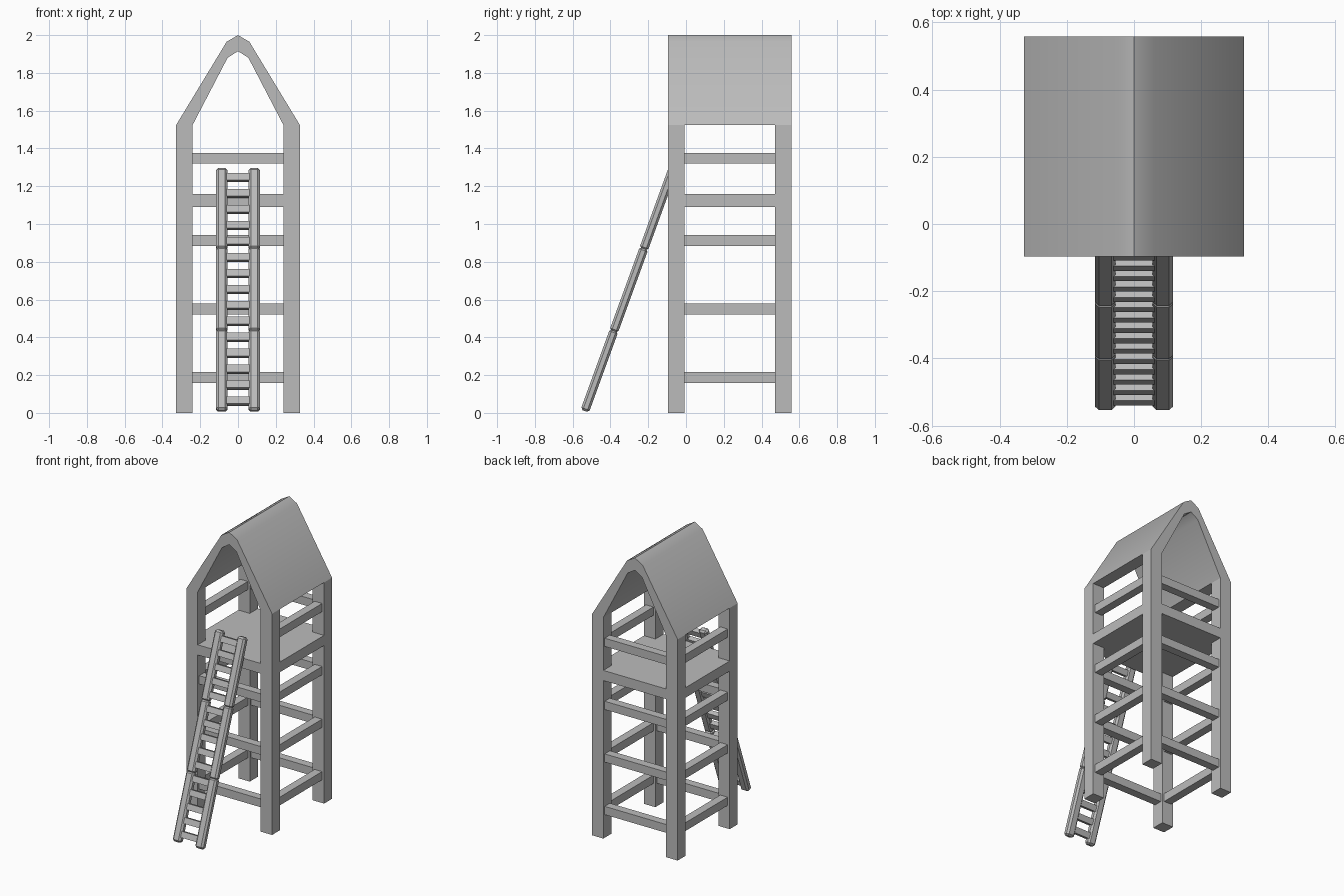
import bpy
from math import radians
from mathutils import Matrix, Vector

cube = bpy.data.objects.get("Cube")
if cube:
    bpy.data.objects.remove(cube, do_unlink=True)

grey = bpy.data.materials.new("plain_grey")
grey.use_nodes = True
colour = (0.5, 0.5, 0.5, 1)
grey.diffuse_color = colour
grey.node_tree.nodes["Principled BSDF"].inputs["Base Color"].default_value = colour


def add_mesh(name, verts, faces):
    mesh = bpy.data.meshes.new(name)
    mesh.from_pydata(verts, [], faces)
    mesh.materials.append(grey)
    obj = bpy.data.objects.new(name, mesh)
    bpy.context.collection.objects.link(obj)
    return obj


def box(name, centre, size, matrix=Matrix(), bevel=0):
    c, h = Vector(centre), Vector(size) / 2
    verts = [c + Vector((x * h.x, y * h.y, z * h.z))
             for x in (-1, 1) for y in (-1, 1) for z in (-1, 1)]
    faces = [(0, 1, 3, 2), (4, 6, 7, 5), (0, 4, 5, 1),
             (2, 3, 7, 6), (0, 2, 6, 4), (1, 5, 7, 3)]
    obj = add_mesh(name, verts, faces)
    obj.matrix_world = matrix
    if bevel:
        mod = obj.modifiers.new("chamfer", 'BEVEL')
        mod.width = bevel
        mod.segments = 1
    return obj


# Tower dimensions
mid_y, half, post = 0.231, 0.327, 0.087
inner = half - post
centre = half - post / 2
eaves = 1.525

# Corner posts
for side, sx in (("right", -1), ("left", 1)):
    for end, sy in (("front", -1), ("back", 1)):
        box(f"{end}_{side}_post", (sx * centre, mid_y + sy * centre, eaves / 2),
            (post, post, eaves))

# Rails between posts; the top level is open at the front
rail = 0.057
for i, z in enumerate((0.188, 0.55, 0.913, 1.348)):
    for side, sx in (("right", -1), ("left", 1)):
        box(f"{side}_rail_{i}", (sx * centre, mid_y, z), (rail, 2 * inner, rail))
    for end, sy in (("front", -1), ("back", 1)):
        if end == "back" or z < 1:
            box(f"{end}_rail_{i}", (0, mid_y + sy * centre, z), (2 * inner, rail, rail))

# Platform: full-width slab notched around the posts
box("platform", (0, mid_y, 1.125), (2 * inner, 2 * half, 0.07))
for side, sx in (("right", -1), ("left", 1)):
    box(f"{side}_platform_edge", (sx * centre, mid_y, 1.125), (post, 2 * inner, 0.07))

# Roof: arched profile extruded along y
outer = [(-half, eaves), (-0.06, 1.965), (0, 2), (0.06, 1.965), (half, eaves)]
under = [(-inner, eaves), (-0.055, 1.88), (0, 1.915), (0.055, 1.88), (inner, eaves)]
loop = outer + under[::-1]
n = len(loop)
verts = [(x, mid_y + s * half, z) for s in (-1, 1) for x, z in loop]
faces = [(i, i + n, (i + 1) % n + n, (i + 1) % n) for i in range(n)]
for i in range(4):
    quad = (i, i + 1, n - 2 - i, n - 1 - i)
    faces += [quad, tuple(v + n for v in reversed(quad))]
roof = add_mesh("roof", verts, faces)
bpy.ops.object.select_all(action='DESELECT')
roof.select_set(True)
bpy.context.view_layer.objects.active = roof
bpy.ops.object.shade_smooth_by_angle(angle=radians(35))

# Leaning ladder, built upright in its own frame
lean = Matrix.Translation((0, -0.536, 0.01)) @ Matrix.Rotation(radians(-20), 4, 'X')
length, parts = 1.365, 3
step = length / parts
for side, sx in (("right", -1), ("left", 1)):
    for i in range(parts):
        box(f"ladder_{side}_stringer_{i}", (sx * 0.086, 0, (i + 0.5) * step),
            (0.061, 0.047, step + (0.016 if i == 1 else 0)), lean, 0.012)
for i in range(15):
    box(f"ladder_rung_{i}", (0, 0, 0.055 + i * 0.09), (0.13, 0.033, 0.04), lean)
